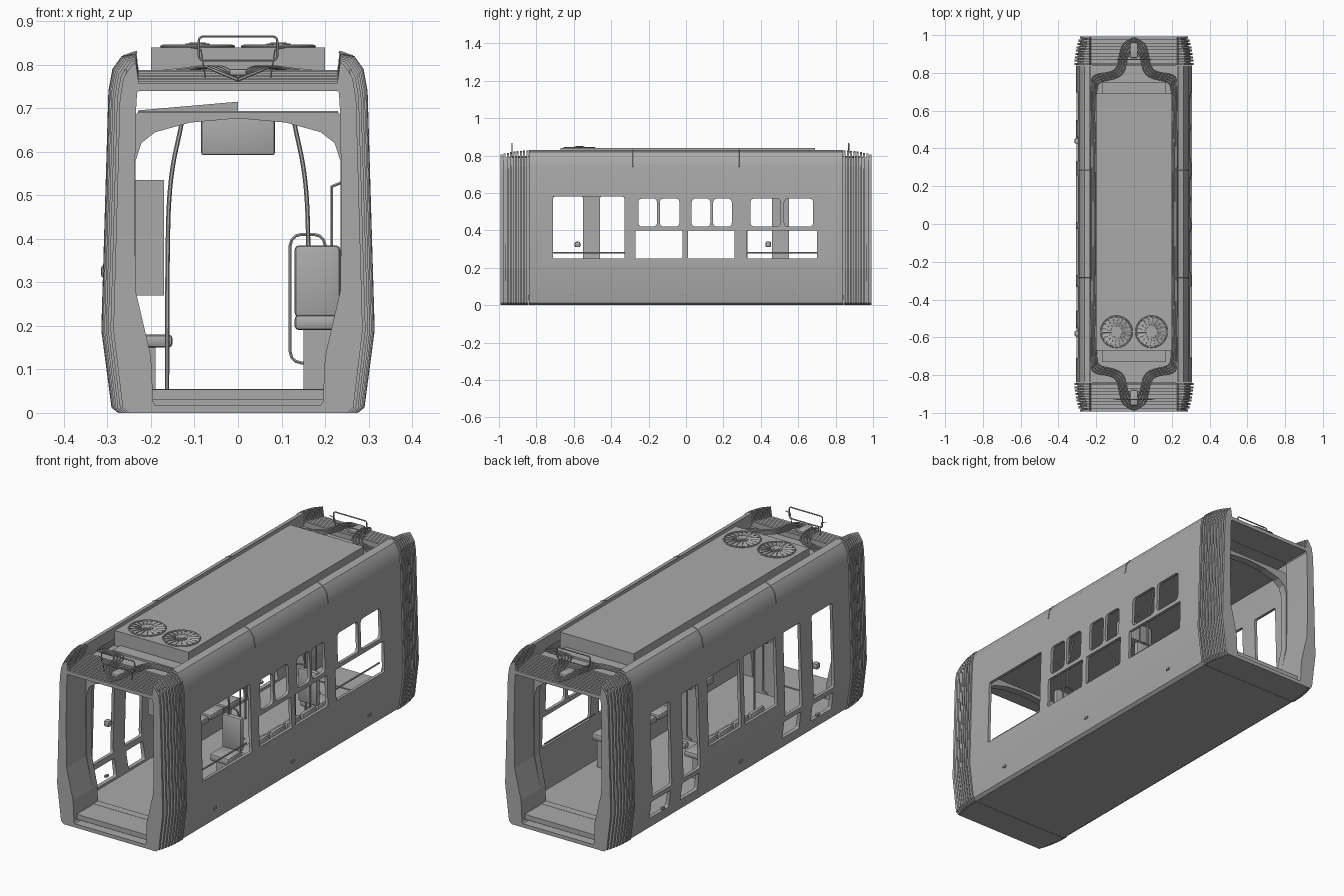
import bpy, bmesh, math
from mathutils import Matrix, Vector

if "Cube" in bpy.data.objects:
    bpy.data.objects.remove(bpy.data.objects["Cube"])

grey = bpy.data.materials.new("plain_grey")
grey.use_nodes = True
grey.diffuse_color = (0.4, 0.4, 0.4, 1)
grey.node_tree.nodes["Principled BSDF"].inputs["Base Color"].default_value = (0.4, 0.4, 0.4, 1)


def activate(ob):
    bpy.ops.object.select_all(action='DESELECT')
    ob.select_set(True)
    bpy.context.view_layer.objects.active = ob


def finish(name, bm, smooth=False):
    bmesh.ops.recalc_face_normals(bm, faces=bm.faces[:])
    me = bpy.data.meshes.new(name)
    bm.to_mesh(me)
    bm.free()
    me.materials.append(grey)
    ob = bpy.data.objects.new(name, me)
    bpy.context.collection.objects.link(ob)
    if smooth:
        activate(ob)
        bpy.ops.object.shade_smooth_by_angle(angle=math.radians(35))
    return ob


def add_box(bm, x0, x1, y0, y1, z0, z1):
    size = Matrix.Diagonal((x1 - x0, y1 - y0, z1 - z0, 1))
    mid = Matrix.Translation(((x0 + x1) / 2, (y0 + y1) / 2, (z0 + z1) / 2))
    return bmesh.ops.create_cube(bm, size=1, matrix=mid @ size)["verts"]


def box(name, *bounds, bevel=0):
    bm = bmesh.new()
    add_box(bm, *bounds)
    if bevel:
        bmesh.ops.bevel(bm, geom=bm.edges[:], offset=bevel, segments=2, affect='EDGES', profile=0.5)
    return finish(name, bm, bevel > 0)


def mirrored(half):
    return half + [(-x, z) for x, z in reversed(half)]


def add_tube(bm, outer, inner, y0, y1):
    """Hollow ring: two mirrored half sections swept along y."""
    loops = [[bm.verts.new((x, y, z)) for x, z in mirrored(h)]
             for h, y in ((outer, y0), (outer, y1), (inner, y1), (inner, y0))]
    n = len(loops[0])
    for a, b in zip(loops, loops[1:] + loops[:1]):
        for i in range(n):
            j = (i + 1) % n
            bm.faces.new((a[i], a[j], b[j], b[i]))


def rod(name, pts, r=0.004, cyclic=False, nurbs=False):
    cu = bpy.data.curves.new(name, 'CURVE')
    cu.dimensions = '3D'
    cu.bevel_depth, cu.bevel_resolution, cu.use_fill_caps = r, 1, True
    sp = cu.splines.new('NURBS' if nurbs else 'POLY')
    sp.points.add(len(pts) - 1)
    for p, co in zip(sp.points, pts):
        p.co = (*co, 1)
    sp.use_cyclic_u = cyclic
    if nurbs:
        sp.order_u, sp.use_endpoint_u, sp.resolution_u = 3, True, 5
    ob = bpy.data.objects.new(name, cu)
    bpy.context.collection.objects.link(ob)
    cu.materials.append(grey)
    activate(ob)
    bpy.ops.object.convert(target='MESH')
    bpy.ops.object.shade_smooth_by_angle(angle=math.radians(50))


def loop_pts(a0, a1, z0, z1, r, place):
    """Rounded rectangle points, placed in space by a function."""
    pts = []
    for k, (ca, cz) in enumerate(((a1 - r, z1 - r), (a0 + r, z1 - r), (a0 + r, z0 + r), (a1 - r, z0 + r))):
        for s in range(4):
            t = (k + s / 3) * math.pi / 2
            pts.append(place(ca + r * math.cos(t), cz + r * math.sin(t)))
    return pts


# Body shell with raised roof edges and a sunken roof deck
OUTER = [(.27, 0), (.285, .012), (.308, .19), (.292, .74), (.283, .79), (.262, .82), (.232, .83), (.23, .765)]
INNER = [(.255, .05), (.27, .05), (.293, .19), (.278, .73), (.27, .77), (.256, .8), (.245, .81), (.245, .745)]
bm = bmesh.new()
add_tube(bm, OUTER, INNER, -.84, .84)
shell = finish("body_shell", bm)

# Window and door openings: side, y range, z range, corner radius
openings = [(1, -.71, -.33, .25, .58, .004)]
for y0, y1 in ((-.27, -.02), (.01, .26), (.325, .70)):
    openings.append((1, y0, y1, .25, .40, .006))
for y0, y1 in ((-.255, -.155), (-.14, -.035), (.03, .13), (.145, .245), (.345, .505), (.525, .68)):
    openings.append((1, y0, y1, .42, .57, .02))
for y0, y1 in ((-.27, -.02), (.01, .26)):
    openings.append((-1, y0, y1, .25, .58, .006))
for y0, y1 in ((-.71, -.55), (-.46, -.33), (.33, .46), (.55, .70)):
    openings.append((-1, y0, y1, .17, .58, .008))
    openings.append((-1, y0, y1, .06, .145, .008))
bm = bmesh.new()
for side, y0, y1, z0, z1, r in openings:
    ring = [bm.verts.new(p) for p in loop_pts(y0, y1, z0, z1, r, lambda a, z: (side * .23, a, z))]
    face = bm.faces.new(ring)
    out = bmesh.ops.extrude_face_region(bm, geom=[face])["geom"]
    bmesh.ops.translate(bm, vec=(side * .12, 0, 0), verts=[v for v in out if isinstance(v, bmesh.types.BMVert)])
cutter = finish("opening_cutter", bm)
cutter.hide_render = True
mod = shell.modifiers.new("openings", 'BOOLEAN')
mod.operation, mod.solver, mod.object = 'DIFFERENCE', 'EXACT', cutter
activate(shell)
bpy.ops.object.modifier_apply(modifier=mod.name)
bpy.data.objects.remove(cutter)
activate(shell)
bpy.ops.object.shade_smooth_by_angle(angle=math.radians(25))

# Folding bellows at both ends, stepping inwards towards the tips
RIB_IN = [(.19, .018), (.195, .025), (.2, .13), (.235, .28), (.238, .5), (.234, .7), (.232, .735), (.228, .74)]
RIBS = 9
for end, label in ((-1, "front"), (1, "back")):
    bm = bmesh.new()
    for i in range(RIBS):
        t = i / (RIBS - 1)
        k = 1.02 - .09 * t ** 2
        rib = [(x * k, z - .02 * t * t * (z > .7)) for x, z in OUTER[:6]]
        rib += [(.235, .826 - .02 * t * t), (.228, .788 - .03 * t)]
        groove = [(x * (k - .045), z) for x, z in OUTER[:5]] + [(.25, .795 - .02 * t), (.236, .795 - .02 * t), (.228, .78 - .03 * t)]
        y = .842 + .0175 * i
        add_tube(bm, rib, RIB_IN, end * y, end * (y + .011))
        if i < RIBS - 1:
            add_tube(bm, groove, RIB_IN, end * (y + .011), end * (y + .0175))
    finish(label + "_bellows", bm)

    # Arched portal between body and bellows
    bm = bmesh.new()
    add_tube(bm, [(.25, .045), (.275, .1), (.288, .28), (.282, .55), (.278, .65), (.23, .69), (.12, .69), (.02, .69)],
             [(.2, .055), (.203, .13), (.235, .28), (.235, .58), (.222, .62), (.19, .645), (.11, .667), (.02, .675)],
             end * .8, end * .838)
    finish(label + "_portal", bm)
    a, b = sorted((end * .83, end * .97))
    box(label + "_threshold", -.22, .22, a, b, .03, .054)

    # Roof hand frame with braces, and the cable connector under it
    fy = -.93 if end < 0 else .87
    rod(label + "_roof_frame", loop_pts(-.09, .09, .81, .865, .01, lambda a, z: (a, fy, z)), .003, True)
    for s in (-1, 1):
        rod(label + "_frame_brace", [(s * .11, fy, .84), (s * .085, fy, .835), (s * .075, fy, .77)], .002)
    box(label + "_cable_plate", -.02, .02, *sorted((end * .88, end * .96)), .775, .79, bevel=.004)

    # Cable bundles running along the roof and looping to the centre
    for s in (-1, 1):
        for c in range(4):
            o = c * .011
            path = [(.226 - o * .55, 0, .775), (.226 - o * .55, .745 - o, .775), (.215 - o, .79 - o, .78),
                    (.12 - o * .3, .80 - o, .79), (.085 - o, .83 - o, .795), (.07 - o, .92 - o, .795),
                    (.05 - o, .965 - o, .785), (0, .985 - o, .765)]
            rod(label + "_roof_cable", [(s * x, end * y, z) for x, y, z in path], .004, nurbs=True)

# Roof equipment case with two fans
box("roof_case", -.2, .2, -.67, .69, .765, .84)
box("roof_hatch", -.17, .17, .69, .75, .765, .775)
box("roof_hatch", -.17, .17, -.73, -.67, .765, .775)
for s in (-1, 1):
    bm = bmesh.new()
    mid = Matrix.Translation((s * .093, -.57, .843))
    for r, h in ((.028, .012), (.018, .016)):
        bmesh.ops.create_cone(bm, cap_ends=True, segments=20, radius1=r, radius2=r, depth=h, matrix=mid)
    for i in range(18):
        verts = add_box(bm, .024, .08, -.0065, .0065, -.001, .001)
        spin = Matrix.Rotation(i * math.tau / 18, 4, 'Z') @ Matrix.Rotation(.4, 4, 'X')
        bmesh.ops.transform(bm, matrix=mid @ spin, verts=verts)
    finish("fan", bm)
    ring = [(s * .093 + .082 * math.cos(i * math.tau / 28), -.57 + .082 * math.sin(i * math.tau / 28), .842) for i in range(28)]
    rod("fan_rim", ring, .004, True)

# Roof seams over the shoulders
for s in (-1, 1):
    for y in (-.283, .283):
        rod("roof_seam", [(s * x, y, z) for x, z in OUTER[3:7]], .003)
    for y in (-.6, 0, .6):
        box("side_marker", *sorted((s * .288, s * .299)), y - .01, y + .01, .07, .08)

# Ceiling, open hatch flap and hanging display
box("ceiling", -.23, .23, -.8, .8, .688, .694)
bm = bmesh.new()
flap = bm.faces.new([bm.verts.new((x, -.3, z)) for x, z in ((-.23, .69), (0, .69), (0, .715), (-.23, .695))])
ext = bmesh.ops.extrude_face_region(bm, geom=[flap])["geom"]
bmesh.ops.translate(bm, vec=(0, .2, 0), verts=[v for v in ext if isinstance(v, bmesh.types.BMVert)])
finish("ceiling_flap", bm)
box("display", -.085, .085, -.03, .03, .592, .688, bevel=.006)

# Poles, partitions and rails
for y in (-.3, .29):
    for s in (-1, 1):
        rod("grab_pole", [(s * x, y, z) for x, z in ((.163, .05), (.163, .4), (.155, .55), (.13, .66), (.125, .69))], .005, nurbs=True)
        rod("wall_rail", [(s * .24, y + .01, .28), (s * .215, y + .01, .29), (s * .215, y + .01, .52), (s * .24, y + .01, .53)], .004)
    box("door_partition", -.275, -.17, y - .006, y + .006, .27, .535)
for y0, y1 in ((-.72, -.32), (.32, .71)):
    rod("window_rail", [(.27, y0, .28), (.27, y1, .28)], .004)


# Seats: crosswise pairs with hoop frames, and low benches along the walls
def seat(side, y, facing):
    a, b = sorted((side * .13, side * .235))
    box("seat_back", a, b, y - .014, y + .014, .22, .385, bevel=.01)
    box("seat_cushion", a, b, *sorted((y, y + facing * .11)), .19, .225, bevel=.01)
    box("seat_base", a + .02, b - .01, *sorted((y + facing * .02, y + facing * .08)), .05, .19)
    rod("seat_hoop", loop_pts(*sorted((side * .12, side * .2)), .115, .41, .025, lambda x, z: (x, y - facing * .018, z)), .004, True)


seat(1, .29, 1)
seat(1, -.3, -1)
for s in (-1, 1):
    for y in (-.18, -.06, .06, .18):
        box("bench_cushion", *sorted((s * .15, s * .26)), y - .055, y + .055, .15, .18, bevel=.01)
        box("bench_back", *sorted((s * .245, s * .265)), y - .055, y + .055, .17, .25, bevel=.008)
    box("bench_base", *sorted((s * .19, s * .26)), -.22, .22, .05, .15)

# Door buttons
for y in (-.58, .44):
    box("door_button", -.315, -.285, y - .015, y + .015, .31, .34, bevel=.008)
